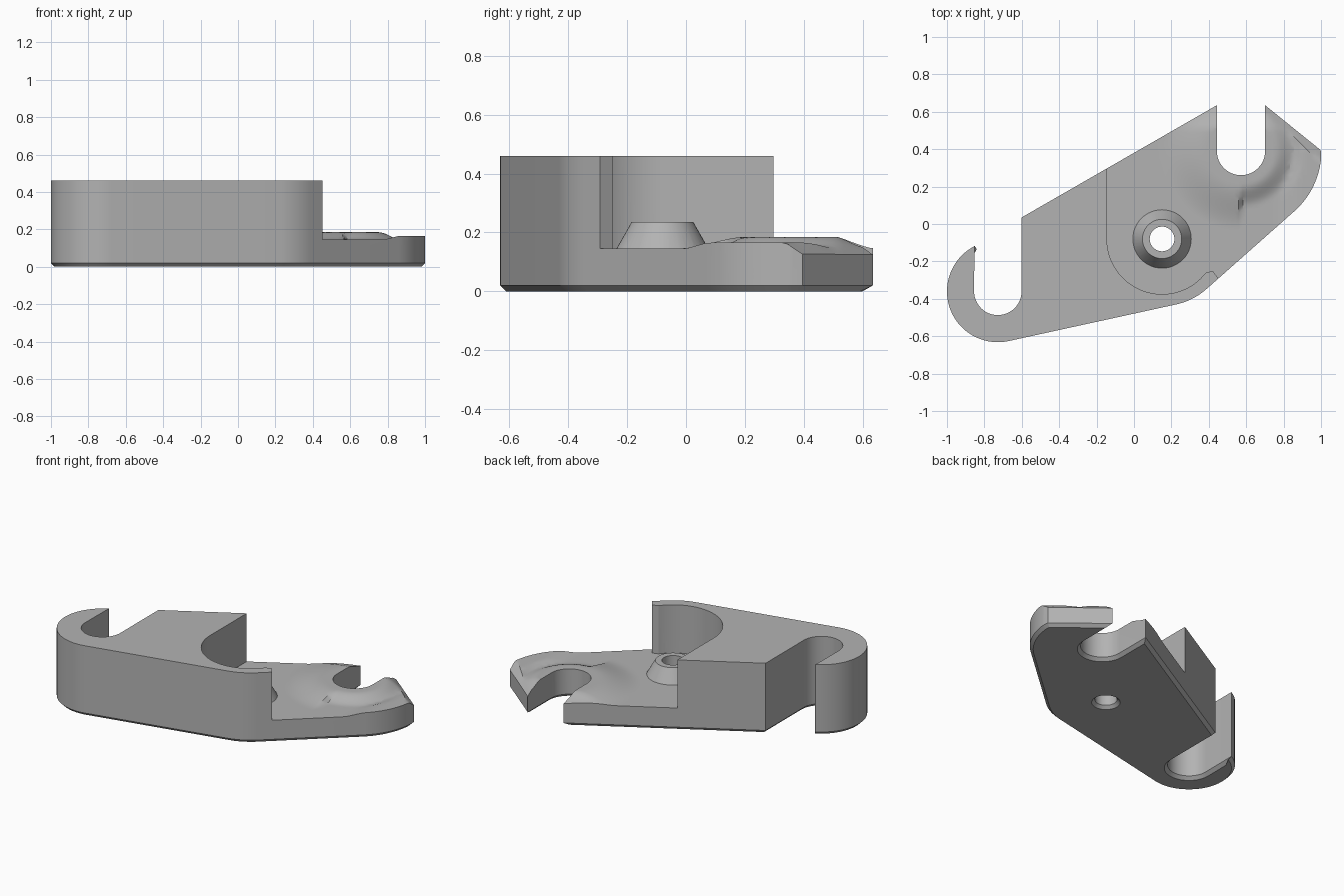
import bpy, bmesh
from math import sin, cos, radians, hypot
from mathutils import Vector

cube = bpy.data.objects.get("Cube")
if cube:
    bpy.data.objects.remove(cube, do_unlink=True)

grey = bpy.data.materials.new("plain grey")
grey.use_nodes = True
grey.diffuse_color = (0.45, 0.45, 0.45, 1)
grey.node_tree.nodes["Principled BSDF"].inputs["Base Color"].default_value = grey.diffuse_color

HOOK = (-0.728, -0.36)    # left slot centre
SLOT = (0.572, 0.39)      # right slot centre
HOLE = (0.15, -0.08)      # boss centre


def arc(centre, r, start, end, n=24):
    angles = [radians(start + (end - start) * i / n) for i in range(n + 1)]
    return [(centre[0] + r * cos(a), centre[1] + r * sin(a)) for a in angles]


def make_object(name, bm):
    bmesh.ops.recalc_face_normals(bm, faces=bm.faces)
    mesh = bpy.data.meshes.new(name)
    bm.to_mesh(mesh)
    bm.free()
    mesh.materials.append(grey)
    obj = bpy.data.objects.new(name, mesh)
    bpy.context.collection.objects.link(obj)
    return obj


def prism(name, points, z0, z1, chamfer=0):
    bm = bmesh.new()
    base = bm.faces.new([bm.verts.new((x, y, z0)) for x, y in points])
    top = bmesh.ops.extrude_face_region(bm, geom=[base], use_keep_orig=True)["geom"]
    bmesh.ops.translate(bm, vec=(0, 0, z1 - z0),
                        verts=[v for v in top if isinstance(v, bmesh.types.BMVert)])
    bmesh.ops.recalc_face_normals(bm, faces=bm.faces)
    if chamfer:
        rim = [e for e in bm.edges if all(v.co.z == z0 for v in e.verts)]
        bmesh.ops.bevel(bm, geom=rim, offset=chamfer, segments=1, affect='EDGES')
    return make_object(name, bm)


def cone(name, r0, r1, z0, z1):
    bm = bmesh.new()
    bmesh.ops.create_cone(bm, cap_ends=True, segments=48, radius1=r0, radius2=r1, depth=z1 - z0)
    bmesh.ops.translate(bm, verts=bm.verts, vec=(*HOLE, (z0 + z1) / 2))
    return make_object(name, bm)


def combine(target, tool, operation):
    mod = target.modifiers.new(operation.title(), 'BOOLEAN')
    mod.operation, mod.object, mod.solver = operation, tool, 'EXACT'
    bpy.context.view_layer.objects.active = target
    bpy.ops.object.modifier_apply(modifier=mod.name)
    bpy.data.objects.remove(tool, do_unlink=True)


def clamp(t):
    return min(1, max(0, t))


def floor_height(x, y):
    """Plate surface: swell round the slot, outer rim and sloped back edge."""
    r = hypot(x - SLOT[0], y - SLOT[1])
    reach = 0.30 if x > SLOT[0] else 0.42
    swell = clamp((reach - r) / (reach - 0.18))
    swell = swell * swell * (3 - 2 * swell) * clamp((0.635 - y) / 0.12)
    rim = clamp((r - 0.27) / 0.06) * clamp((x - 0.78) / 0.08)
    h = 0.145 + max(0.04 * swell, 0.02 * rim)
    if x > SLOT[0]:
        inward = -0.623 * (x - 0.70) - 0.782 * (y - 0.635)
        h = min(h, 0.125 + 0.9 * max(inward, -0.03))
    return h


# Body outline with two open slots, chamfered underneath
outline = [(-0.853, -0.115)]
outline += arc(HOOK, 0.127, 180, 360)
outline += [(-0.601, 0.035), (0.443, 0.635)]
outline += arc(SLOT, 0.129, 180, 360)
outline += [(0.701, 0.635), (0.998, 0.395)]
outline += arc(SLOT, 0.43, -4, -48)
outline += arc(HOLE, 0.358, -48, -78, 12)
outline += arc(HOOK, 0.272, -78, -242, 36)
body = prism("bracket_body", outline, 0, 0.46, 0.02)

# Pocket cutter, limited below by the shaped floor
pocket = [(-0.145, 0.9)] + arc(HOLE, 0.295, 180, 322, 36)
pocket += [(0.42, -0.25), (0.45, -0.29), (0.5, -0.36), (1.2, -0.36), (1.2, 0.9)]
cutter = prism("pocket_cutter", pocket, 0.05, 0.7)

bm = bmesh.new()
bmesh.ops.create_grid(bm, x_segments=70, y_segments=70, size=0.8)
bmesh.ops.translate(bm, verts=bm.verts, vec=(0.513, 0.307, 0))
faces = bmesh.ops.extrude_face_region(bm, geom=bm.faces[:], use_keep_orig=True)["geom"]
upper = {v for v in faces if isinstance(v, bmesh.types.BMVert)}
for v in bm.verts:
    v.co.z = 0.9 if v in upper else floor_height(v.co.x, v.co.y)
bmesh.ops.triangulate(bm, faces=bm.faces[:])
space = make_object("floor_space", bm)
combine(cutter, space, 'INTERSECT')
combine(body, cutter, 'DIFFERENCE')

# Conical boss with a through hole, countersunk below
combine(body, cone("boss", 0.162, 0.105, 0.135, 0.235), 'UNION')
combine(body, cone("hole_cutter", 0.066, 0.066, -0.1, 0.4), 'DIFFERENCE')
combine(body, cone("countersink_cutter", 0.095, 0.055, -0.01, 0.03), 'DIFFERENCE')

bpy.ops.object.select_all(action='DESELECT')
body.select_set(True)
bpy.context.view_layer.objects.active = body
bpy.ops.object.shade_smooth_by_angle(angle=radians(28))
